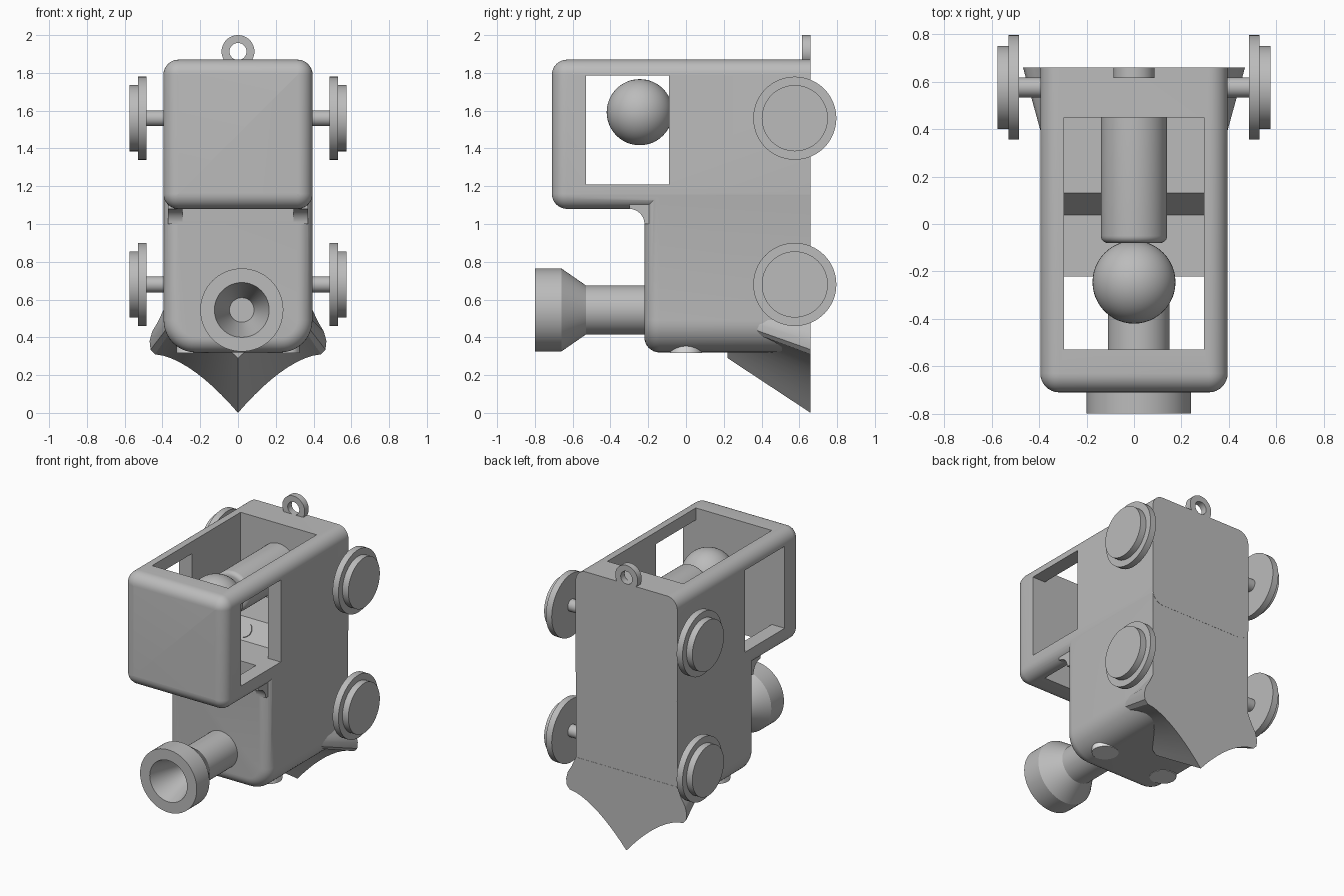
import bpy, bmesh, math
from mathutils import Matrix, Vector

cube = bpy.data.objects.get("Cube")
if cube:
    bpy.data.objects.remove(cube, do_unlink=True)


def material(name, value):
    m = bpy.data.materials.new(name)
    m.use_nodes = True
    col = (value, value, value, 1)
    m.diffuse_color = col
    m.node_tree.nodes["Principled BSDF"].inputs["Base Color"].default_value = col
    return m


GREY = material("plain grey", 0.5)
PALE = material("pale lamp grey", 0.8)


def finish(name, bm, mat=GREY):
    bmesh.ops.recalc_face_normals(bm, faces=bm.faces)
    me = bpy.data.meshes.new(name)
    bm.to_mesh(me)
    bm.free()
    me.materials.append(mat)
    ob = bpy.data.objects.new(name, me)
    bpy.context.collection.objects.link(ob)
    return ob


def smooth(ob, angle=32):
    bpy.ops.object.select_all(action='DESELECT')
    ob.select_set(True)
    bpy.context.view_layer.objects.active = ob
    bpy.ops.object.shade_smooth_by_angle(angle=math.radians(angle))


def box_bm(lo, hi):
    bm = bmesh.new()
    bmesh.ops.create_cube(bm, size=1)
    lo, hi = Vector(lo), Vector(hi)
    for v in bm.verts:
        v.co = Vector((lo[i] + (v.co[i] + 0.5) * (hi[i] - lo[i]) for i in range(3)))
    return bm


def rounded_box(name, lo, hi, low_r, high_r, front_r=0.08):
    # Round the edges running front to back, then the rim of the front face
    bm = box_bm(lo, hi)
    mid = (lo[2] + hi[2]) / 2
    for radius, low in ((low_r, True), (high_r, False)):
        edges = [e for e in bm.edges
                 if abs(e.verts[0].co.y - e.verts[1].co.y) > 0.1
                 and (e.verts[0].co.z < mid) == low]
        if radius:
            bmesh.ops.bevel(bm, geom=edges, offset=radius, segments=10,
                            profile=0.5, affect='EDGES')
    rim = [e for e in bm.edges if all(abs(v.co.y - lo[1]) < 1e-5 for v in e.verts)]
    bmesh.ops.bevel(bm, geom=rim, offset=front_r, segments=8, profile=0.5, affect='EDGES')
    return finish(name, bm)


def prism(name, pts, x0, x1):
    # Extrude a (y, z) outline along x
    bm = bmesh.new()
    f = bm.faces.new([bm.verts.new((x0, y, z)) for y, z in pts])
    ext = bmesh.ops.extrude_face_region(bm, geom=[f])
    moved = [g for g in ext["geom"] if isinstance(g, bmesh.types.BMVert)]
    bmesh.ops.translate(bm, verts=moved, vec=(x1 - x0, 0, 0))
    return finish(name, bm)


def lathe(name, profile, centre, axis, mat=GREY, closed=False, steps=64):
    # Spin (radius, distance) pairs around an axis through centre
    bm = bmesh.new()
    rot = Vector((0, 0, 1)).rotation_difference(Vector(axis)).to_matrix()
    verts = [bm.verts.new(rot @ Vector((r, 0, d))) for r, d in profile]
    pairs = list(zip(verts, verts[1:])) + ([(verts[-1], verts[0])] if closed else [])
    edges = [bm.edges.new(p) for p in pairs]
    bmesh.ops.spin(bm, geom=verts + edges, cent=(0, 0, 0), axis=Vector(axis),
                   angle=math.tau, steps=steps)
    bmesh.ops.remove_doubles(bm, verts=bm.verts, dist=1e-5)
    bmesh.ops.translate(bm, verts=bm.verts, vec=centre)
    ob = finish(name, bm, mat)
    smooth(ob)
    return ob


def boolean(ob, other, operation):
    mod = ob.modifiers.new(operation.lower(), 'BOOLEAN')
    mod.operation, mod.object, mod.solver = operation, other, 'EXACT'
    bpy.ops.object.select_all(action='DESELECT')
    bpy.context.view_layer.objects.active = ob
    ob.select_set(True)
    bpy.ops.object.modifier_apply(modifier=mod.name)
    bpy.data.objects.remove(other, do_unlink=True)


# Body: cab and boiler joined, with a fillet in the inner corner
body = rounded_box("body", (-0.395, -0.71, 1.08), (0.395, 0.66, 1.87), 0.08, 0.08)
boolean(body, rounded_box("boiler", (-0.394, -0.22, 0.32), (0.394, 0.659, 1.7), 0.17, 0), 'UNION')
arc = [(-0.30 + 0.08 * math.sin(a), 1.0 + 0.08 * math.cos(a))
       for a in (i * math.pi / 16 for i in range(9))]
boolean(body, prism("fillet", arc + [(-0.15, 1.0), (-0.15, 1.15), (-0.30, 1.15)], -0.37, 0.37), 'UNION')

# Cab openings: hollow from the top, side windows, lower window
for lo, hi in (((-0.295, -0.53, 1.21), (0.295, 0.45, 2)),
               ((-0.6, -0.53, 1.21), (0.6, -0.09, 1.785)),
               ((-0.295, -0.53, 0.9), (0.295, -0.221, 1.4))):
    cutter = finish("cutter", box_bm(lo, hi))
    cutter.hide_render = True
    boolean(body, cutter, 'DIFFERENCE')

# Lamps: pale plugs flush with the rounded lower end
for s, side in ((1, "left"), (-1, "right")):
    lathe(side + "_lamp", [(0, 0), (0.085, 0), (0.085, 0.12), (0, 0.12)],
          (s * 0.24, 0, 0.318), (0, 0, 1), PALE)
smooth(body)

# Control desk with a round dial on its slope
prism("control_desk", [(0.03, 1.2), (0.13, 1.33), (0.455, 1.33), (0.455, 1.2)], -0.296, 0.296)
lathe("dial", [(0, 0), (0.05, 0), (0.05, 0.008), (0, 0.008)],
      (0, 0.08, 1.265), Vector((0, -0.13, 0.1)).normalized())

# Driver: round-shouldered cylinder and ball head
shoulder = [(0.11 + 0.03 * math.cos(a), 0.5 + 0.03 * math.sin(a))
            for a in (i * math.pi / 12 for i in range(7))]
lathe("driver_body", [(0, 0), (0.14, 0)] + shoulder + [(0, 0.53)],
      (0, 0.45, 1.59), (0, -1, 0))
bm = bmesh.new()
bmesh.ops.create_uvsphere(bm, u_segments=48, v_segments=24, radius=0.175)
bmesh.ops.translate(bm, verts=bm.verts, vec=(0, -0.245, 1.592))
smooth(finish("driver_head", bm))

# Chimney with flared mouth and tapered bore
lathe("chimney", [(0, 0), (0.13, 0), (0.13, 0.35), (0.22, 0.48), (0.22, 0.62),
                  (0.145, 0.62), (0.065, 0.36), (0, 0.36)],
      (0.02, -0.18, 0.545), (0, -1, 0))

# Wheels with flanges and stub axles
wheel = [(0, 0), (0.042, 0), (0.042, 0.12), (0.22, 0.12), (0.22, 0.165),
         (0.175, 0.165), (0.175, 0.21), (0, 0.21)]
for s, side in ((1, "left"), (-1, "right")):
    for z, place in ((0.68, "lower"), (1.56, "upper")):
        lathe(f"{side}_{place}_wheel", wheel, (s * 0.365, 0.576, z), (s, 0, 0))

# Hanging ring
lathe("hanging_ring", [(0.045, 0), (0.087, 0), (0.087, 0.045), (0.045, 0.045)],
      (0, 0.66, 1.913), (0, -1, 0), closed=True, steps=48)

# Plough: curved outline shrinking and rising toward the front
half = [(0.44 * t, 0.31 * (1 - (1 - t) ** 1.65)) for t in (i / 10 for i in range(11))]
half += [(0.463, 0.335), (0.468, 0.38), (0.455, 0.43), (0.425, 0.48), (0.392, 0.55)]
outline = half + [(-x, z) for x, z in reversed(half[1:])]
bm = bmesh.new()
back = [bm.verts.new((x, 0.66, z)) for x, z in outline]
nose = [bm.verts.new((x * 0.74, 0.22, 0.29 + z * 0.6)) for x, z in outline]
bm.faces.new(back)
bm.faces.new(nose[::-1])
for i in range(len(back)):
    j = (i + 1) % len(back)
    bm.faces.new((back[i], back[j], nose[j], nose[i]))
smooth(finish("plough", bm))
